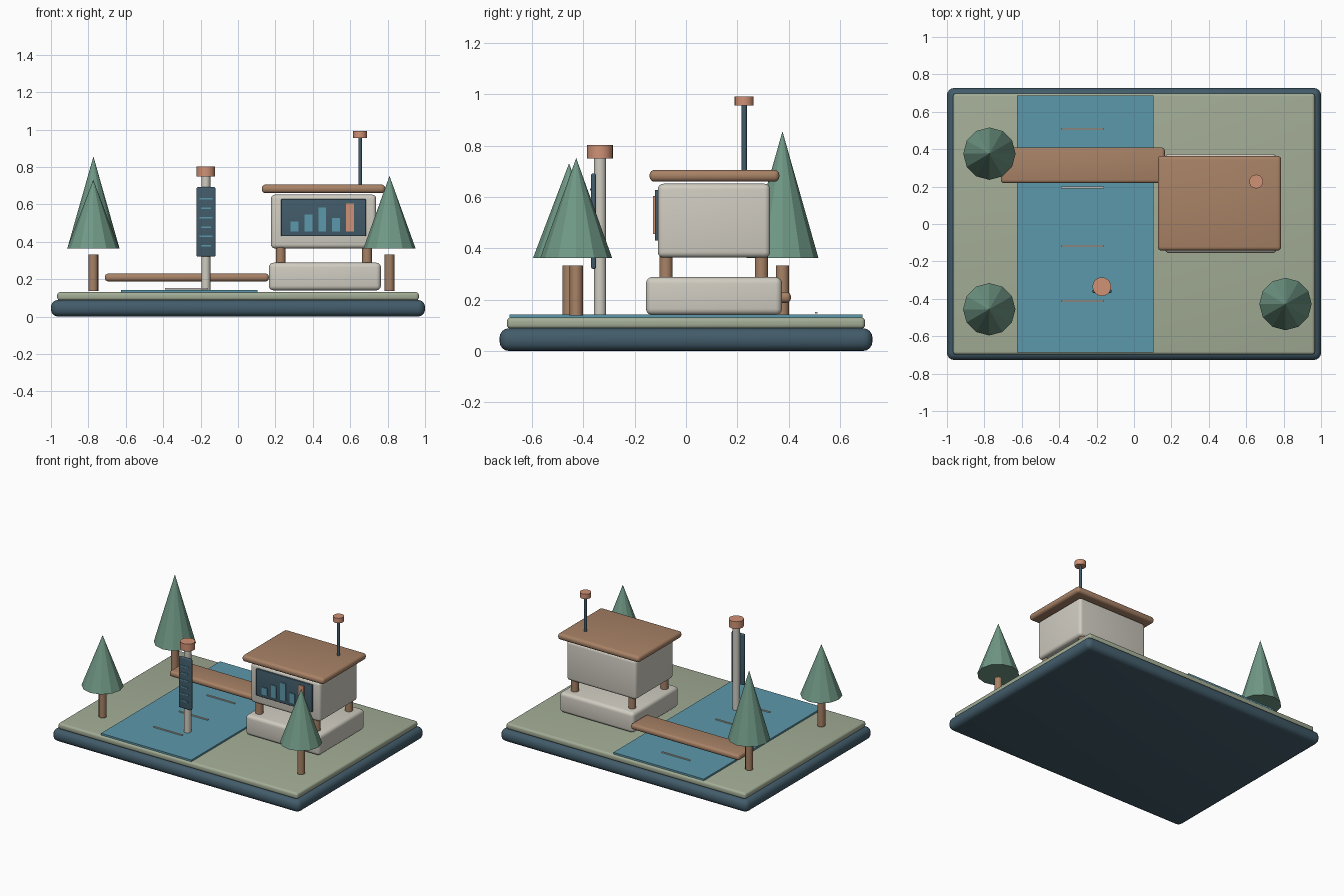
import bpy, math

if "Cube" in bpy.data.objects:
    bpy.data.objects.remove(bpy.data.objects["Cube"])


def mat(name, srgb):
    m = bpy.data.materials.new(name)
    lin = [((c / 255 + 0.055) / 1.055) ** 2.4 for c in srgb]
    m.diffuse_color = (*lin, 1)
    m.use_nodes = True
    m.node_tree.nodes["Principled BSDF"].inputs["Base Color"].default_value = m.diffuse_color
    return m


SLATE = mat("slate blue", (66, 92, 106))
GRASS = mat("sage grass", (163, 173, 150))
WATER = mat("water blue", (92, 152, 171))
WOOD = mat("warm wood", (168, 130, 102))
COPPER = mat("copper", (208, 146, 118))
STONE = mat("pale stone", (208, 204, 193))
LEAF = mat("pine green", (112, 153, 134))


def finish(o, name, m, smooth=True):
    o.name = name
    o.data.materials.append(m)
    if smooth:
        bpy.ops.object.shade_smooth_by_angle(angle=math.radians(40))
    return o


def box(name, m, x, y, z, bevel=0.0):
    """Box from (min, max) ranges, with optional rounded edges."""
    bpy.ops.mesh.primitive_cube_add(size=1, location=[(a + b) / 2 for a, b in (x, y, z)])
    o = bpy.context.object
    o.scale = [b - a for a, b in (x, y, z)]
    bpy.ops.object.transform_apply(location=False, rotation=False, scale=True)
    if bevel:
        mod = o.modifiers.new("round", "BEVEL")
        mod.width, mod.segments = bevel, 4
        bpy.ops.object.modifier_apply(modifier="round")
    return finish(o, name, m, bool(bevel))


def rod(name, m, x, y, r, z0, z1, sides=20):
    bpy.ops.mesh.primitive_cylinder_add(vertices=sides, radius=r, depth=z1 - z0,
                                        location=(x, y, (z0 + z1) / 2))
    return finish(bpy.context.object, name, m)


# ground: plinth, lawn, stream and ripples
box("base", SLATE, (-1, 1), (-0.727, 0.727), (0, 0.089), 0.038)
box("lawn", GRASS, (-0.967, 0.967), (-0.698, 0.698), (0.086, 0.131), 0.016)
box("stream", WATER, (-0.625, 0.105), (-0.687, 0.687), (0.129, 0.143))
for i, y in enumerate((0.508, 0.196, -0.118, -0.412)):
    box(f"ripple_{i}", STONE, (-0.39, -0.16), (y - 0.005, y + 0.005), (0.146, 0.152))

# footbridge
box("footbridge", WOOD, (-0.712, 0.165), (0.218, 0.409), (0.188, 0.23), 0.018)

# station house on posts
box("house_footing", STONE, (0.165, 0.764), (-0.156, 0.374), (0.14, 0.288), 0.025)
for x in (0.228, 0.69):
    for y in (-0.078, 0.294):
        rod("house_post", WOOD, x, y, 0.026, 0.27, 0.38)
box("house_body", STONE, (0.176, 0.739), (-0.11, 0.328), (0.364, 0.652), 0.022)
box("house_roof", WOOD, (0.127, 0.787), (-0.142, 0.364), (0.66, 0.706), 0.02)

# display board with bars
box("display_board", SLATE, (0.23, 0.684), (-0.121, -0.108), (0.43, 0.628), 0.004)
for i, top in enumerate((0.508, 0.545, 0.583, 0.527, 0.605)):
    x = 0.302 + i * 0.0742
    box(f"display_bar_{i}", COPPER if i == 4 else WATER,
        (x - 0.021, x + 0.021), (-0.128, -0.12), (0.456, top))

# roof mast
rod("mast", SLATE, 0.653, 0.227, 0.01, 0.69, 0.96)
rod("mast_cap", COPPER, 0.653, 0.227, 0.037, 0.956, 0.992)

# gauge post in the stream
rod("gauge_post", STONE, -0.172, -0.335, 0.024, 0.14, 0.755)
rod("gauge_cap", COPPER, -0.172, -0.335, 0.05, 0.75, 0.803)
box("gauge_board", SLATE, (-0.222, -0.12), (-0.37, -0.35), (0.32, 0.692), 0.008)
for i in range(6):
    z = 0.378 + i * 0.0503
    half = 0.034 if i % 2 else 0.026
    box(f"gauge_mark_{i}", WATER, (-0.171 - half, -0.171 + half), (-0.374, -0.368),
        (z - 0.004, z + 0.004))

# faceted pine trees
for i, (x, y, top) in enumerate(((-0.773, 0.376, 0.856), (-0.774, -0.456, 0.731),
                                 (0.81, -0.428, 0.752))):
    rod(f"trunk_{i}", WOOD, x, y, 0.026, 0.138, 0.333, 12)
    bpy.ops.mesh.primitive_cone_add(vertices=12, radius1=0.14, radius2=0, depth=top - 0.363,
                                    location=(x, y, (top + 0.363) / 2))
    finish(bpy.context.object, f"pine_crown_{i}", LEAF, False)
